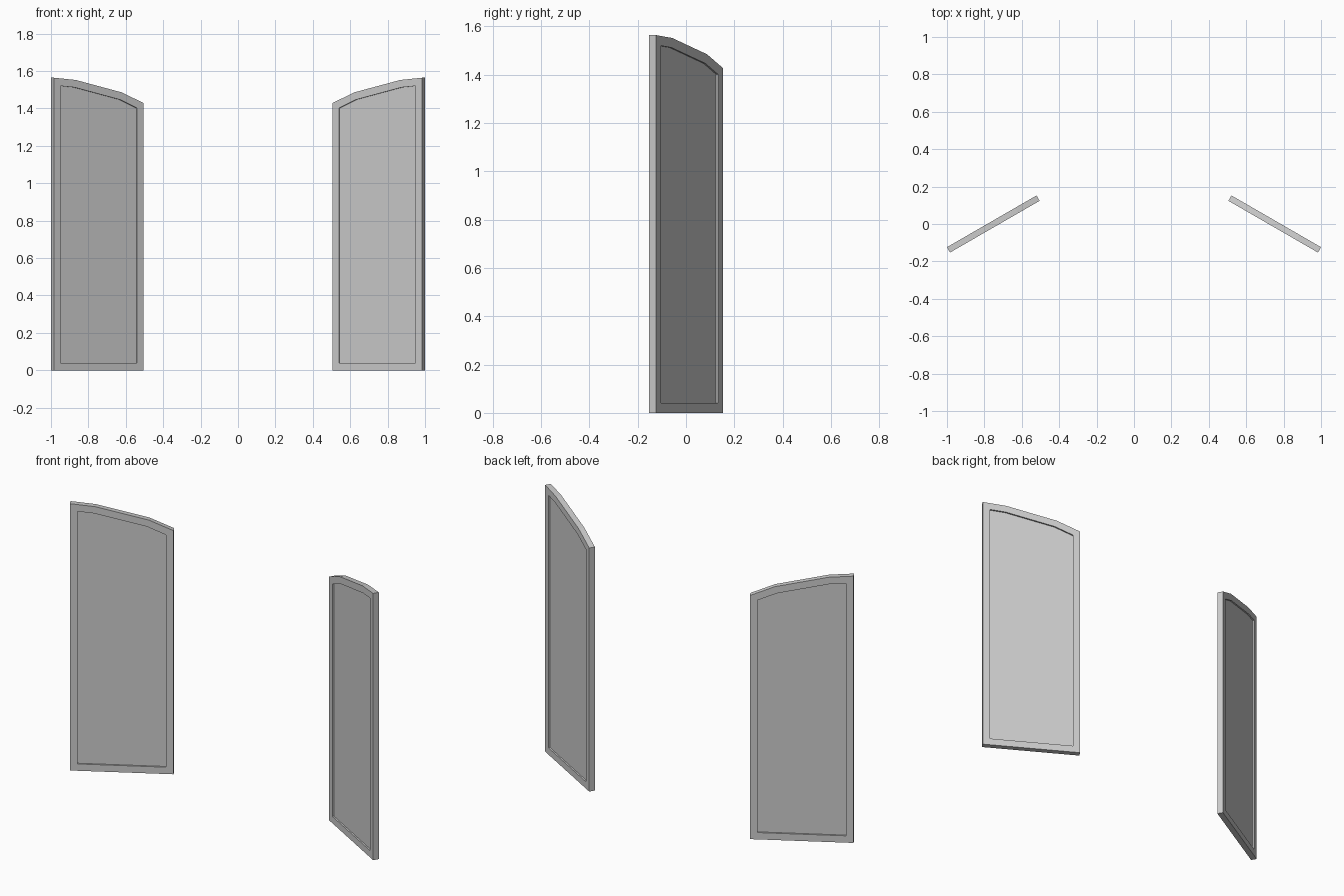
import bpy, bmesh, math

if "Cube" in bpy.data.objects:
    bpy.data.objects.remove(bpy.data.objects["Cube"])

WIDTH, THICK = 0.553, 0.033
ANGLE = math.radians(30)
CENTRE_X = 1.0 - (WIDTH * math.cos(ANGLE) + THICK * math.sin(ANGLE)) / 2

# Door outline (distance from the low inner edge, height)
OUTLINE = [(0, 0), (WIDTH, 0), (WIDTH, 1.564), (0.419, 1.552),
           (0.132, 1.485), (0, 1.428)]


def door(name, side):
    bm = bmesh.new()
    verts = [bm.verts.new((side * (s - WIDTH / 2), -THICK / 2, z)) for s, z in OUTLINE]
    face = bm.faces.new(verts)
    # Thicken the outline into a slab
    res = bmesh.ops.extrude_face_region(bm, geom=[face], use_keep_orig=True)
    moved = [g for g in res["geom"] if isinstance(g, bmesh.types.BMVert)]
    bmesh.ops.translate(bm, verts=moved, vec=(0, THICK, 0))
    bmesh.ops.recalc_face_normals(bm, faces=bm.faces[:])
    # Frame border with a recessed panel on both sides
    broad = [f for f in bm.faces if len(f.verts) == len(OUTLINE)]
    bmesh.ops.inset_individual(bm, faces=broad, thickness=0.04, use_even_offset=True)
    for f in broad:
        n = f.normal.copy()
        loop = f.verts[:]
        ext = bmesh.ops.extrude_discrete_faces(bm, faces=[f])
        bmesh.ops.translate(bm, verts=ext["faces"][0].verts[:], vec=n * -0.009)
    bmesh.ops.recalc_face_normals(bm, faces=bm.faces[:])
    mesh = bpy.data.meshes.new(name)
    bm.to_mesh(mesh)
    bm.free()
    obj = bpy.data.objects.new(name, mesh)
    obj.location = (side * CENTRE_X, 0, 0)
    obj.rotation_euler = (0, 0, -side * ANGLE)
    bpy.context.collection.objects.link(obj)


# Pair of open, arched door leaves
door("right_door", 1)
door("left_door", -1)
